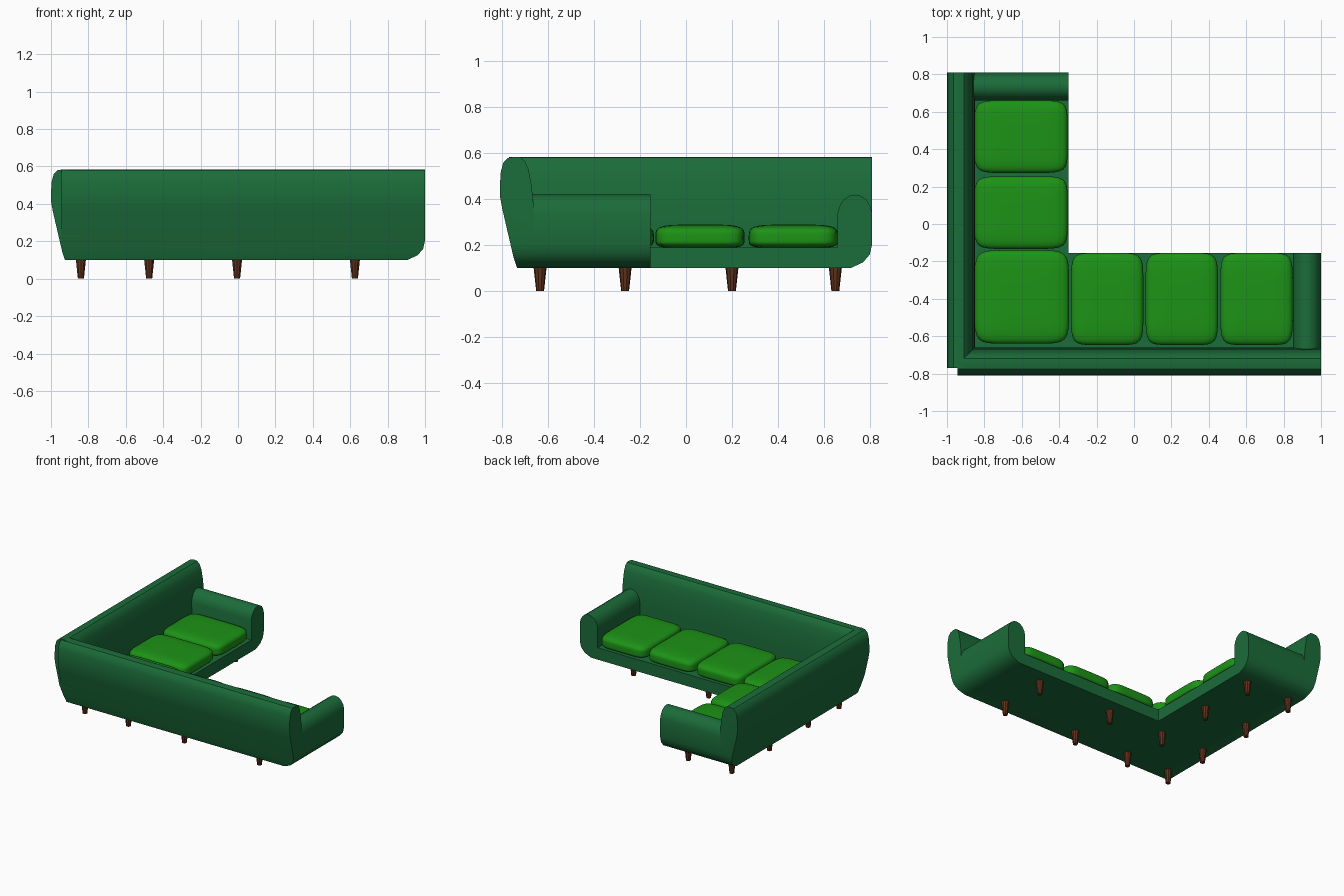
import bpy, bmesh
from mathutils import Vector

if "Cube" in bpy.data.objects:
    bpy.data.objects.remove(bpy.data.objects["Cube"])


def material(name, rgb):
    m = bpy.data.materials.new(name)
    m.diffuse_color = (*rgb, 1)
    m.use_nodes = True
    m.node_tree.nodes["Principled BSDF"].inputs["Base Color"].default_value = m.diffuse_color
    return m


FABRIC = material("dark_green_fabric", (0.011, 0.15, 0.042))
CUSHION = material("bright_green_fabric", (0.012, 0.29, 0.008))
WOOD = material("brown_wood", (0.12, 0.032, 0.012))


def finish(bm, name, mat, angle=0.6):
    bmesh.ops.recalc_face_normals(bm, faces=bm.faces)
    me = bpy.data.meshes.new(name)
    bm.to_mesh(me)
    bm.free()
    ob = bpy.data.objects.new(name, me)
    bpy.context.collection.objects.link(ob)
    me.materials.append(mat)
    bpy.ops.object.select_all(action='DESELECT')
    ob.select_set(True)
    bpy.context.view_layer.objects.active = ob
    bpy.ops.object.shade_smooth_by_angle(angle=angle)
    return ob


def sweep(name, profile, place, t0, t1, cuts=()):
    """Extrude a profile from t0 to t1, then trim it with planes."""
    bm = bmesh.new()
    a, b = [[bm.verts.new(place(d, z, t)) for d, z in profile] for t in (t0, t1)]
    bm.faces.new(a)
    bm.faces.new(b)
    n = len(profile)
    for i in range(n):
        j = (i + 1) % n
        bm.faces.new((a[i], a[j], b[j], b[i]))
    for (ta, za), (tb, zb) in cuts:
        p, q = Vector(place(0, za, ta)), Vector(place(0, zb, tb))
        side = Vector(place(1, 0, 0)) - Vector(place(0, 0, 0))
        no = side.cross(q - p).normalized()
        if no.z > 0:
            no = -no
        res = bmesh.ops.bisect_plane(bm, geom=bm.verts[:] + bm.edges[:] + bm.faces[:],
                                     plane_co=p, plane_no=no, clear_outer=True)
        edges = [e for e in res["geom_cut"] if isinstance(e, bmesh.types.BMEdge)]
        if edges:
            bmesh.ops.holes_fill(bm, edges=[e for e in bm.edges if e.is_boundary], sides=0)
    return finish(bm, name, FABRIC)


# Cross-sections: distance outward from the seat, height
BACK = [(0, .10), (0, .30), (.004, .38), (.012, .46), (.025, .53), (.04, .565), (.06, .583),
        (.085, .585), (.115, .58), (.135, .56), (.146, .52), (.15, .46), (.149, .41),
        (.14, .36), (.09, .145), (.075, .10)]
ARM = [(0, .10), (0, .34), (.008, .37), (.025, .398), (.05, .415), (.075, .42), (.1, .415),
       (.125, .398), (.142, .37), (.15, .34), (.15, .205), (.14, .16), (.11, .125), (.055, .10)]


def end_cuts(end):
    pts = [(end - .15 + d, z) for d, z in ARM[-4:]]
    return list(zip(pts, pts[1:]))


# Backrests, trimmed at the shared corner and rounded under the free ends
sweep("front_backrest", BACK, lambda d, z, t: (t, -.66 - d, z), -.945, 1,
      end_cuts(1) + [((-.945, .18), (-.925, .10))])
sweep("side_backrest", BACK, lambda d, z, t: (-.85 - d, t, z), -.77, .81,
      end_cuts(.81) + [((-.77, .23), (-.735, .10))])

# Armrests
sweep("right_armrest", ARM, lambda d, z, t: (.85 + d, t, z), -.69, -.155)
sweep("far_armrest", ARM, lambda d, z, t: (t, .66 + d, z), -.88, -.35)

# L-shaped seat base
bm = bmesh.new()
L = [(-.85, -.66), (.85, -.66), (.85, -.155), (-.35, -.155), (-.35, .66), (-.85, .66)]
f = bm.faces.new([bm.verts.new((x, y, .10)) for x, y in L])
ext = bmesh.ops.extrude_face_region(bm, geom=[f], use_keep_orig=True)
bmesh.ops.translate(bm, vec=(0, 0, .09),
                    verts=[v for v in ext["geom"] if isinstance(v, bmesh.types.BMVert)])
finish(bm, "seat_base", FABRIC)


def cushion(name, x0, x1, y0, y1):
    """Puffy cushion: a gridded cube pushed onto a rounded-box surface."""
    bm = bmesh.new()
    bmesh.ops.create_cube(bm, size=2)
    bmesh.ops.subdivide_edges(bm, edges=bm.edges[:], cuts=13, use_grid_fill=True)
    for v in bm.verts:
        x, y, z = v.co
        s = (abs(x) ** 7 + abs(y) ** 7) ** (1 / 7)
        k = (s ** 4.5 + abs(z) ** 4.5) ** (-1 / 4.5)
        z *= k
        v.co = ((x0 + x1) / 2 + x * k * (x1 - x0) / 2,
                (y0 + y1) / 2 + y * k * (y1 - y0) / 2,
                .23 + z * (.06 if z > 0 else .044))
    finish(bm, name, CUSHION, 1.2)


# Seat cushions
cushion("corner_cushion", -.852, -.348, -.64, -.14)
for i, x in enumerate((-.337, .062, .462)):
    cushion(f"front_cushion_{i + 1}", x, x + .387, -.647, -.155)
for i, y in enumerate((-.133, .273)):
    cushion(f"side_cushion_{i + 1}", -.852, -.355, y, y + .388)

# Tapered legs
spots = [(x, y) for x in (-.84, -.475, -.005, .625) for y in (-.635, -.265)]
spots += [(x, y) for x in (-.84, -.475) for y in (.2, .65)]
for i, (x, y) in enumerate(spots):
    bm = bmesh.new()
    bmesh.ops.create_cone(bm, cap_ends=True, segments=10, radius1=.017, radius2=.029, depth=.11)
    bmesh.ops.translate(bm, vec=(x, y, .055), verts=bm.verts)
    finish(bm, f"leg_{i + 1}", WOOD)
